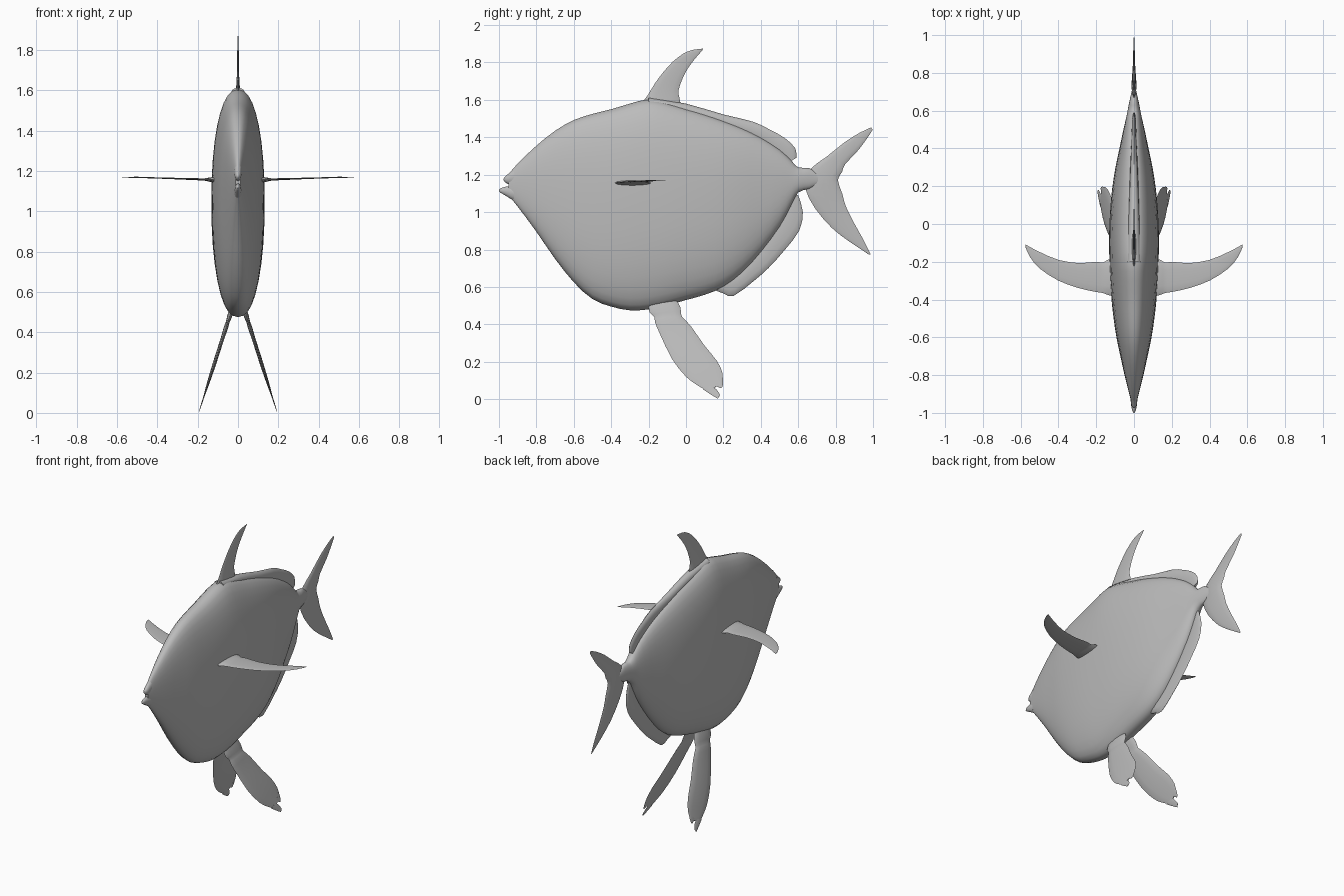
import bpy, math
from mathutils import Vector

grey = bpy.data.materials.new("fish_grey")
grey.diffuse_color = (0.5, 0.5, 0.5, 1)


def spline(rows, steps):
    """Catmull-Rom interpolation through rows of numbers."""
    out = []
    for i in range(len(rows) - 1):
        a, b, c, d = (rows[max(0, min(len(rows) - 1, i + k))] for k in (-1, 0, 1, 2))
        for s in range(steps):
            t = s / steps
            out.append([0.5 * (2 * q + (r - p) * t + (2 * p - 5 * q + 4 * r - u) * t * t
                               + (3 * q - p - 3 * r + u) * t ** 3)
                        for p, q, r, u in zip(a, b, c, d)])
    return out + [list(rows[-1])]


def loft(name, rows, place, axis, n=12, power=2.0, steps=2, angle=60):
    """Loft rows of (lead 2D, trail 2D, half thickness) into a closed shell."""
    verts, faces = [], []
    rows = spline(rows, steps)
    axis = Vector(axis).normalized()
    for a, b, c, d, h in rows:
        lead, trail = Vector(place(a, b)), Vector(place(c, d))
        mid, half = (lead + trail) / 2, (lead - trail) / 2
        for k in range(n):
            t = 2 * math.pi * k / n
            u, v = (math.copysign(abs(f) ** (2 / power), f) for f in (math.cos(t), math.sin(t)))
            verts.append(mid + half * u + axis * (max(h, 0.0008) * v))
    for i in range(len(rows) - 1):
        for k in range(n):
            j = (k + 1) % n
            faces.append((i * n + k, i * n + j, i * n + n + j, i * n + n + k))
    faces += [tuple(range(n))[::-1], tuple(range(len(verts) - n, len(verts)))]
    mesh = bpy.data.meshes.new(name)
    mesh.from_pydata(verts, [], faces)
    obj = bpy.data.objects.new(name, mesh)
    bpy.context.collection.objects.link(obj)
    mesh.materials.append(grey)
    bpy.ops.object.select_all(action='DESELECT')
    obj.select_set(True)
    bpy.context.view_layer.objects.active = obj
    bpy.ops.object.mode_set(mode='EDIT')
    bpy.ops.mesh.select_all(action='SELECT')
    bpy.ops.mesh.normals_make_consistent(inside=False)
    bpy.ops.object.mode_set(mode='OBJECT')
    bpy.ops.object.shade_smooth_by_angle(angle=math.radians(angle))
    return obj


def mid(y, z):
    return (0, y, z)


X = (1, 0, 0)

# Deep flat body: y, top, bottom, half width
body = [(-0.95, 1.20, 1.09, .012), (-0.9, 1.26, 1.03, .025), (-0.8, 1.355, .895, .05),
        (-0.7, 1.435, .75, .072), (-0.6, 1.492, .625, .093), (-0.5, 1.525, .535, .108),
        (-0.4, 1.55, .495, .119), (-0.3, 1.58, .475, .126), (-0.2, 1.603, .48, .13),
        (-0.1, 1.585, .502, .132), (0, 1.555, .53, .13), (0.1, 1.525, .558, .124),
        (0.2, 1.49, .60, .114), (0.3, 1.45, .675, .098), (0.4, 1.40, .785, .077),
        (0.5, 1.335, .92, .056), (0.56, 1.28, 1.03, .042), (0.6, 1.238, 1.105, .034),
        (0.66, 1.235, 1.125, .022), (0.73, 1.185, 1.16, .006)]
loft("body", [(y, t, y, b, w) for y, t, b, w in body], mid, X, n=36, power=2.3)

# Parted lips
loft("upper_lip", [(-.92, 1.235, -.92, 1.14, .019), (-.95, 1.205, -.95, 1.15, .016),
                   (-.967, 1.19, -.967, 1.16, .010), (-.975, 1.18, -.975, 1.17, .003)], mid, X)
loft("lower_lip", [(-.92, 1.14, -.92, 1.06, .019), (-.96, 1.137, -.96, 1.085, .015),
                   (-.985, 1.13, -.985, 1.10, .010), (-1, 1.12, -1, 1.11, .003)], mid, X)

# Sickle dorsal fin
loft("dorsal_fin", [(-.24, 1.58, -.02, 1.54, .014), (-.205, 1.625, -.035, 1.61, .009),
                    (-.165, 1.69, -.04, 1.65, .006), (-.12, 1.75, -.02, 1.71, .005),
                    (-.07, 1.805, .005, 1.76, .004), (-.01, 1.85, .04, 1.81, .003),
                    (.04, 1.868, .07, 1.845, .002), (.09, 1.874, .091, 1.87, .001)], mid, X)

# Low ridge along the rear of the back
loft("back_ridge", [(-.2, 1.612, -.2, 1.56, .035), (0, 1.58, 0, 1.51, .03),
                    (.2, 1.522, .18, 1.45, .024), (.36, 1.483, .33, 1.39, .018),
                    (.45, 1.44, .40, 1.36, .014), (.53, 1.395, .47, 1.31, .012),
                    (.585, 1.34, .52, 1.27, .010), (.59, 1.29, .54, 1.26, .008)], mid, X)

# Fin along the rear of the belly
loft("anal_fin", [(.15, .585, .2, .64, .012), (.20, .565, .25, .67, .014),
                  (.255, .552, .30, .71, .014), (.36, .63, .34, .76, .013),
                  (.44, .70, .40, .83, .012), (.53, .80, .46, .92, .011),
                  (.605, .90, .51, .99, .010), (.625, 1.0, .54, 1.05, .008),
                  (.60, 1.09, .56, 1.1, .006)], mid, X)

# Forked tail
loft("tail_fin", [(.99, 1.453, .998, 1.44, .001), (.93, 1.425, .965, 1.39, .003),
                  (.85, 1.375, .92, 1.33, .005), (.75, 1.295, .85, 1.255, .008),
                  (.67, 1.235, .835, 1.215, .011), (.66, 1.175, .812, 1.172, .013),
                  (.64, 1.12, .835, 1.10, .011), (.69, 1.02, .855, 1.03, .008),
                  (.78, .915, .905, .93, .005), (.87, .845, .95, .85, .003),
                  (.975, .775, .988, .773, .001)], mid, X)

for side, s in (("right", 1), ("left", -1)):
    # Swept pectoral fin, nearly level
    def pec(x, y):
        return (s * x, y, 1.152 + 0.016 * min(1, x / .5))
    loft(side + "_pectoral_fin",
         [(.10, -.385, .10, -.18, .016), (.14, -.375, .14, -.19, .011),
          (.165, -.365, .165, -.205, .006), (.20, -.36, .20, -.20, .005),
          (.29, -.34, .29, -.207, .004), (.40, -.30, .40, -.19, .003),
          (.50, -.235, .50, -.148, .003), (.55, -.175, .55, -.122, .002),
          (.574, -.125, .575, -.108, .001)], pec, (0, 0, 1))

    # Splayed pelvic fin with a folded root and notched tip
    def pel(y, z):
        return (s * (.035 + (.5 - z) * .32), y, z)
    out = (1, 0, .32 * s)
    loft(side + "_pelvic_fin",
         [(-.20, .50, -.05, .53, .012), (-.195, .465, -.03, .49, .012),
          (-.17, .44, -.025, .45, .009), (-.165, .41, -.015, .435, .011),
          (-.14, .35, .03, .385, .009), (-.075, .215, .10, .285, .009),
          (.0, .12, .165, .205, .007), (.06, .075, .195, .14, .004),
          (.12, .04, .195, .09, .002)], pel, out)
    loft(side + "_pelvic_tip_rear", [(.145, .07, .195, .12, .003),
                                     (.165, .068, .198, .09, .002),
                                     (.185, .058, .195, .065, .001)], pel, out)
    loft(side + "_pelvic_tip_front", [(.09, .053, .14, .07, .003),
                                      (.14, .02, .165, .05, .002),
                                      (.17, .003, .182, .022, .001)], pel, out)
